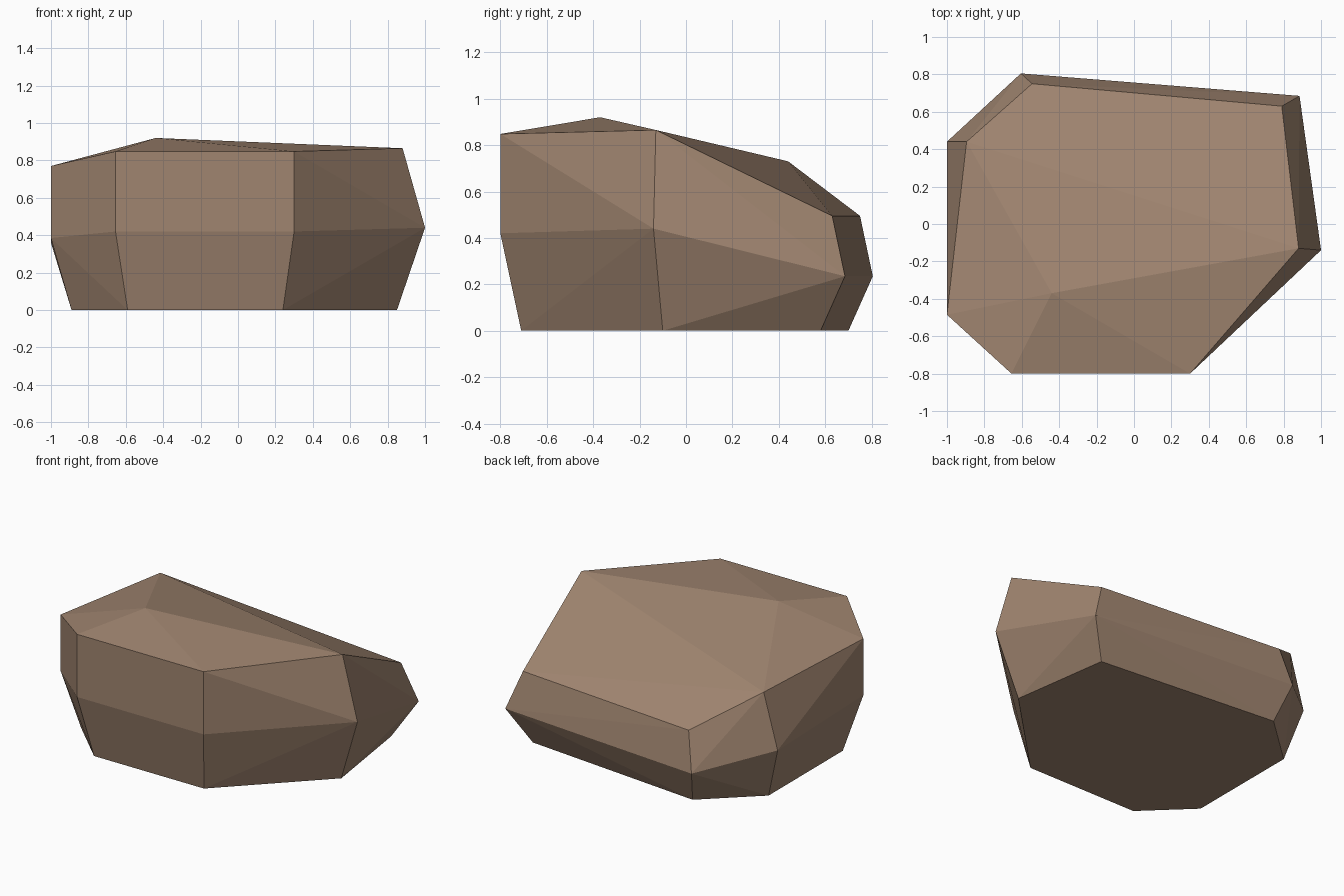
import bpy, bmesh

# Seven-sided boulder: base, waist and shoulder rings plus a peak
base = [(0.85, -0.10, 0), (0.75, 0.58, 0), (-0.54, 0.70, 0), (-0.89, 0.38, 0),
        (-0.89, -0.42, 0), (-0.59, -0.71, 0), (0.24, -0.71, 0)]
waist = [(1.0, -0.14, 0.44), (0.885, 0.685, 0.235), (-0.605, 0.805, 0.235), (-1.0, 0.44, 0.36),
         (-1.0, -0.485, 0.385), (-0.655, -0.80, 0.42), (0.30, -0.80, 0.42)]
shoulder = [(0.88, -0.13, 0.865), (0.79, 0.63, 0.495), (-0.545, 0.75, 0.495), (-0.895, 0.44, 0.73),
            (-1.0, -0.485, 0.77), (-0.655, -0.80, 0.848), (0.30, -0.80, 0.848)]
peak = (-0.44, -0.37, 0.92)

# The facets are the convex skin around those points
bm = bmesh.new()
for p in base + waist + shoulder + [peak]:
    bm.verts.new(p)
bmesh.ops.convex_hull(bm, input=bm.verts[:])
bmesh.ops.dissolve_limit(bm, angle_limit=0.005, verts=bm.verts[:], edges=bm.edges[:])
bmesh.ops.recalc_face_normals(bm, faces=bm.faces[:])

mesh = bpy.data.meshes.new("boulder")
bm.to_mesh(mesh)
bm.free()

stone = bpy.data.materials.new("brown stone")
stone.diffuse_color = (0.352, 0.235, 0.162, 1)
mesh.materials.append(stone)
bpy.context.collection.objects.link(bpy.data.objects.new("boulder", mesh))
